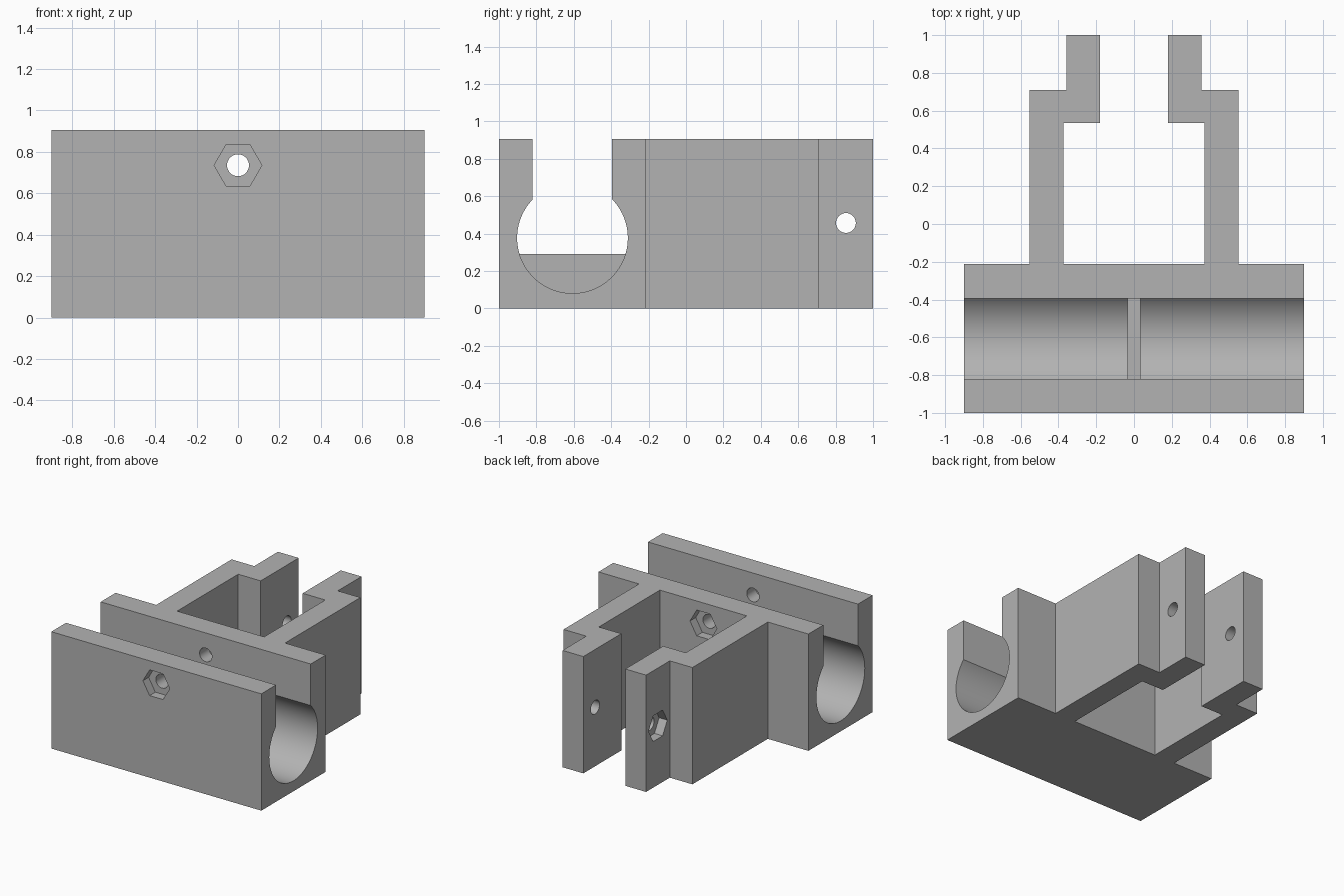
import bpy, bmesh, math

cube = bpy.data.objects.get("Cube")
if cube:
    bpy.data.objects.remove(cube, do_unlink=True)

grey = bpy.data.materials.new("plain grey")
grey.use_nodes = True
colour = (0.45, 0.45, 0.45, 1)
grey.diffuse_color = colour
grey.node_tree.nodes["Principled BSDF"].inputs["Base Color"].default_value = colour

# Plane of the profile and direction of extrusion, for each axis
PLACE = {
    "X": lambda u, v, w: (w, u, v),
    "Y": lambda u, v, w: (u, w, v),
    "Z": lambda u, v, w: (u, v, w),
}


def extrude(name, profile, axis, start, end):
    place = PLACE[axis]
    bm = bmesh.new()
    low = [bm.verts.new(place(u, v, start)) for u, v in profile]
    high = [bm.verts.new(place(u, v, end)) for u, v in profile]
    bm.faces.new(low)
    bm.faces.new(high)
    for i in range(len(low)):
        j = (i + 1) % len(low)
        bm.faces.new((low[i], low[j], high[j], high[i]))
    bmesh.ops.recalc_face_normals(bm, faces=bm.faces)
    mesh = bpy.data.meshes.new(name)
    bm.to_mesh(mesh)
    bm.free()
    mesh.materials.append(grey)
    obj = bpy.data.objects.new(name, mesh)
    bpy.context.collection.objects.link(obj)
    return obj


def ring(u, v, radius, sides):
    return [(u + radius * math.cos(math.tau * i / sides),
             v + radius * math.sin(math.tau * i / sides)) for i in range(sides)]


def rect(u0, u1, v0, v1):
    return [(u0, v0), (u1, v0), (u1, v1), (u0, v1)]


def activate(obj):
    bpy.ops.object.select_all(action="DESELECT")
    obj.select_set(True)
    bpy.context.view_layer.objects.active = obj


def cut(target, cutter):
    cutter.hide_render = True
    mod = target.modifiers.new("cut", "BOOLEAN")
    mod.operation = "DIFFERENCE"
    mod.solver = "EXACT"
    mod.object = cutter
    activate(target)
    bpy.ops.object.modifier_apply(modifier=mod.name)
    bpy.data.objects.remove(cutter, do_unlink=True)


# Bracket: block with two stepped arms, mirrored plan outline
HEIGHT = 0.905
half = [(0.9, -1), (0.9, -0.213), (0.552, -0.213), (0.552, 0.71), (0.358, 0.71),
        (0.358, 1), (0.18, 1), (0.18, 0.535), (0.373, 0.535), (0.373, -0.213)]
outline = half + [(-x, y) for x, y in reversed(half)]
bracket = extrude("clamp_bracket", outline, "Z", 0, HEIGHT)

# Rod channel: round bore open to the top through a slot
BORE_Y, BORE_Z, BORE_R = -0.607, 0.377, 0.296
cut(bracket, extrude("bore_cutter", ring(BORE_Y, BORE_Z, BORE_R, 96), "X", -1, 1))
cut(bracket, extrude("slot_cutter", rect(-0.82, -0.395, BORE_Z, 1), "X", -1, 1))

# Bolt holes across the block and across the arm tips
BOLT_R, NUT_R, NUT_DEPTH = 0.053, 0.115, 0.07
block_bolt = (0, 0.735)
arm_bolt = (0.855, 0.457)
cut(bracket, extrude("block_bolt_cutter", ring(*block_bolt, BOLT_R, 32), "Y", -1.1, 0))
cut(bracket, extrude("arm_bolt_cutter", ring(*arm_bolt, BOLT_R, 32), "X", -0.5, 0.5))

# Hexagonal nut recesses: both faces of the block, outer face of one arm
for centre, axis, start, end in (
        (block_bolt, "Y", -1.1, -1 + NUT_DEPTH),
        (block_bolt, "Y", -0.213 - NUT_DEPTH, -0.1),
        (arm_bolt, "X", -0.45, -0.358 + NUT_DEPTH)):
    cut(bracket, extrude("nut_cutter", ring(*centre, NUT_R, 6), axis, start, end))

activate(bracket)
bpy.ops.object.shade_smooth_by_angle(angle=math.radians(30))

# Stop rib across the bottom of the bore, embedded in the block
extrude("bore_stop_rib", rect(BORE_Y - 0.3, BORE_Y + 0.3, 0.04, 0.292), "X", -0.035, 0.035)
